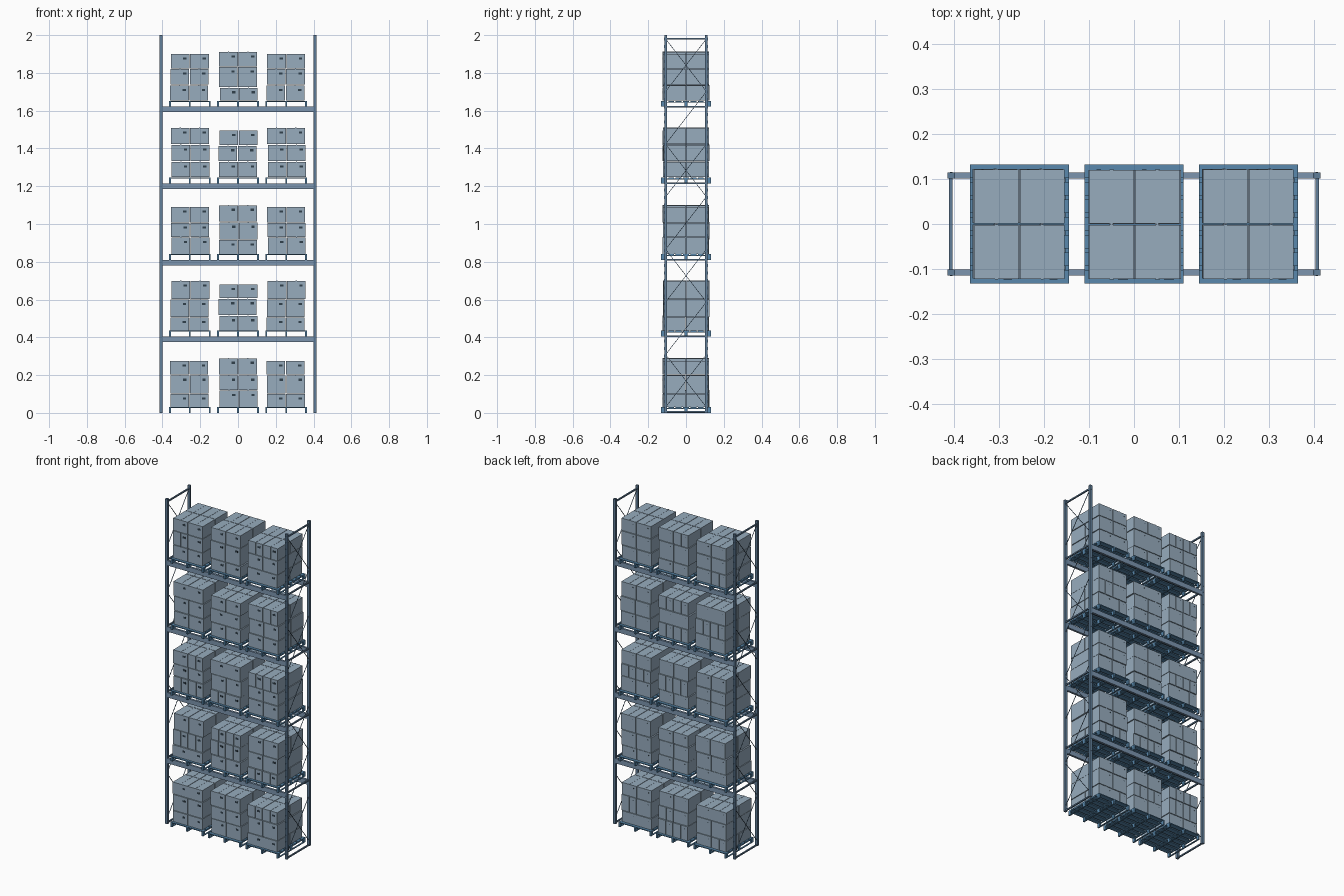
import bpy, bmesh, math, random
from mathutils import Matrix, Vector

if "Cube" in bpy.data.objects:
    bpy.data.objects.remove(bpy.data.objects["Cube"])

random.seed(4)


def material(name, col):
    m = bpy.data.materials.new(name)
    m.diffuse_color = (*col, 1)
    m.use_nodes = True
    m.node_tree.nodes["Principled BSDF"].inputs["Base Color"].default_value = m.diffuse_color
    return m


UPRIGHT = material("upright_steel", (0.12, 0.21, 0.32))
BEAM = material("beam_steel", (0.20, 0.30, 0.43))
PALLET = material("blue_pallet", (0.10, 0.25, 0.42))
CARTON = material("blue_grey_carton", (0.31, 0.415, 0.515))
DARK = material("dark_label", (0.03, 0.05, 0.07))


def block(bm, lo, hi):
    """Axis-aligned box from its low and high corners."""
    lo, hi = Vector(lo), Vector(hi)
    mat = Matrix.Translation((lo + hi) / 2) @ Matrix.Diagonal((*(hi - lo), 1))
    bmesh.ops.create_cube(bm, size=1, matrix=mat)


def rod(bm, a, b, r=0.0014):
    """Thin square rod between two points."""
    a, b = Vector(a), Vector(b)
    d = b - a
    mat = (Matrix.Translation((a + b) / 2) @ d.to_track_quat('Z', 'Y').to_matrix().to_4x4()
           @ Matrix.Diagonal((2 * r, 2 * r, d.length, 1)))
    bmesh.ops.create_cube(bm, size=1, matrix=mat)


def to_mesh(bm, name, mat):
    me = bpy.data.meshes.new(name)
    bm.to_mesh(me)
    bm.free()
    me.materials.append(mat)
    return me


def place(me, name, loc=(0, 0, 0)):
    ob = bpy.data.objects.new(name, me)
    ob.location = loc
    bpy.context.collection.objects.link(ob)


LEVELS = [0, 0.405, 0.81, 1.215, 1.622]
BAYS = [-0.255, 0, 0.255]
UY = 0.108

# Side frames: four uprights with slot rows, horizontal ties, diagonal bracing
for side, label in ((-1, "left"), (1, "right")):
    for sy, end in ((-1, "front"), (1, "back")):
        bm, slots = bmesh.new(), bmesh.new()
        x0, x1 = sorted((side * 0.399, side * 0.415))
        y = sy * UY
        block(bm, (x0, y - 0.007, 0), (x1, y + 0.007, 2))
        for i in range(50):
            z = 0.02 + i * 0.04
            yo = y + sy * 0.007
            block(slots, (side * 0.407 - 0.003, yo - 0.0006, z - 0.008),
                  (side * 0.407 + 0.003, yo + 0.0006, z + 0.008))
        place(to_mesh(bm, "upright", UPRIGHT), f"{label}_{end}_upright")
        place(to_mesh(slots, "slots", UPRIGHT), f"{label}_{end}_upright_slots")

    bm = bmesh.new()
    xc = side * 0.408
    for z in [0.005] + LEVELS[1:] + [1.98]:
        block(bm, (xc - 0.004, -UY, z - 0.004), (xc + 0.004, UY, z + 0.004))
    step = (1.98 - 0.03) / 7
    for i in range(7):
        z0, z1 = 0.03 + i * step, 0.03 + (i + 1) * step
        rod(bm, (xc, -UY, z0), (xc, UY, z1))
        if i % 2 == 0:  # every other panel is cross-braced
            rod(bm, (xc, UY, z0), (xc, -UY, z1))
    place(to_mesh(bm, "bracing", UPRIGHT), f"{label}_frame_bracing")

# Load beams
for n, z in enumerate(LEVELS[1:], 2):
    for sy, end in ((-1, "front"), (1, "back")):
        bm = bmesh.new()
        y = sy * UY
        block(bm, (-0.399, y - 0.0065, z - 0.03), (0.399, y + 0.0065, z))
        place(to_mesh(bm, "beam", BEAM), f"{end}_beam_level_{n}")


# Pallet: deck boards, cross boards, nine blocks and three runners
def pallet_mesh():
    bm = bmesh.new()
    n, depth = 7, 0.266
    gap = 0.009
    width = (depth - (n - 1) * gap) / n
    for i in range(n):
        y = -depth / 2 + i * (width + gap)
        block(bm, (-0.11, y, 0.025), (0.11, y + width, 0.030))
    for x in (-0.1055, 0, 0.1055):
        block(bm, (x - 0.0045, -0.133, 0.021), (x + 0.0045, 0.133, 0.025))
        block(bm, (x - 0.0045, -0.133, 0), (x + 0.0045, 0.133, 0.004))
        for y in (-0.124, 0, 0.124):
            block(bm, (x - 0.0045, y - 0.009, 0.004), (x + 0.0045, y + 0.009, 0.021))
    return to_mesh(bm, "pallet", PALLET)


# Carton stack: layers of 2 x 2 boxes with raised tape seams and labels
def stack_meshes(heights, n):
    boxes, marks = bmesh.new(), bmesh.new()
    z = 0.030
    for h in heights:
        dx, dy = random.uniform(-0.004, 0.004), random.uniform(-0.002, 0.002)
        for sx in (-1, 1):
            for sy in (-1, 1):
                cx, cy = sx * 0.051 + dx, sy * 0.0615 + dy
                block(boxes, (cx - 0.0495, cy - 0.060, z + 0.0025),
                      (cx + 0.0495, cy + 0.060, z + h - 0.001))
                block(boxes, (cx - 0.003, cy - 0.0612, z + 0.0025),
                      (cx + 0.003, cy + 0.0612, z + h))
            # labels on the front, small marks on the back
            cx = sx * 0.051 + dx
            yf, yb = -0.1215 + dy, 0.1215 + dy
            block(marks, (cx + 0.016, yf - 0.001, z + h - 0.030),
                  (cx + 0.034, yf + 0.001, z + h - 0.019))
            block(marks, (cx - 0.032, yb - 0.001, z + h - 0.020),
                  (cx - 0.027, yb + 0.001, z + h - 0.016))
        z += h
    return to_mesh(boxes, f"cartons_{n}", CARTON), to_mesh(marks, f"carton_labels_{n}", DARK)


SIDE_H = [(.07, .10, .075), (.07, .095, .10), (.09, .075, .085), (.085, .09, .09), (.083, .087, .078)]
MID_H = [(.09, .08, .09), (.08, .09, .075), (.075, .095, .09), (.085, .085, .08), (.07, .11, .08)]

pal = pallet_mesh()
for lv, z in enumerate(LEVELS, 1):
    side_stack = stack_meshes(SIDE_H[lv - 1], f"side_{lv}")
    mid_stack = stack_meshes(MID_H[lv - 1], f"middle_{lv}")
    for x, spot, stack in zip(BAYS, ("left", "middle", "right"), (side_stack, mid_stack, side_stack)):
        place(pal, f"{spot}_pallet_level_{lv}", (x, 0, z))
        place(stack[0], f"{spot}_cartons_level_{lv}", (x, 0, z))
        place(stack[1], f"{spot}_carton_labels_level_{lv}", (x, 0, z))
